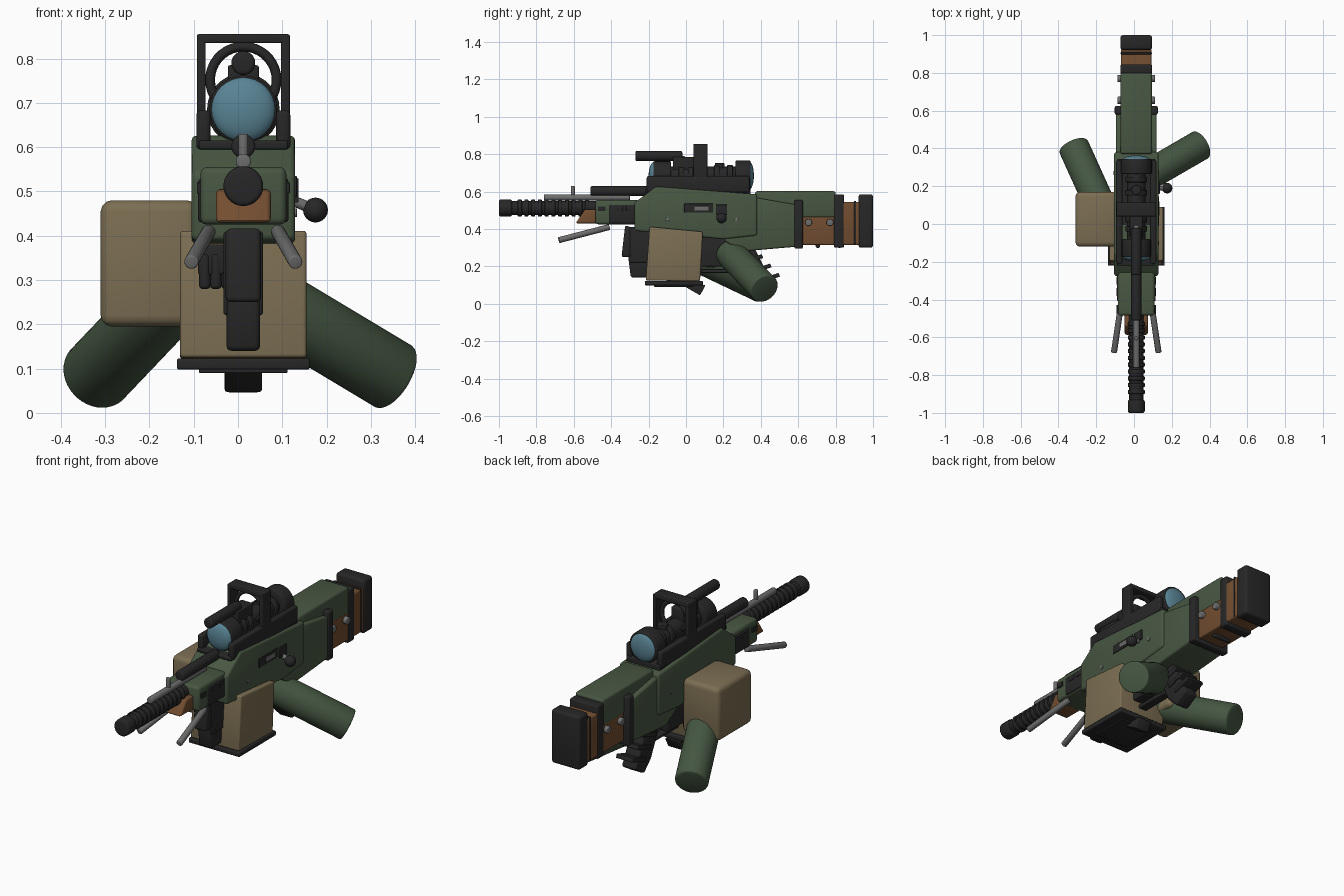
import bpy, bmesh, math
from mathutils import Vector, Matrix

cube = bpy.data.objects.get("Cube")
if cube:
    bpy.data.objects.remove(cube, do_unlink=True)


def material(name, *rgb):
    m = bpy.data.materials.new(name)
    m.use_nodes = True
    m.diffuse_color = (*rgb, 1)
    m.node_tree.nodes["Principled BSDF"].inputs["Base Color"].default_value = (*rgb, 1)
    return m


GREEN = material("olive green", .065, .095, .055)
MOSS = material("moss green", .06, .095, .055)
TAN = material("tan", .2, .155, .085)
DARK = material("near black", .02, .02, .021)
BROWN = material("brown", .17, .075, .03)
STEEL = material("steel grey", .15, .155, .15)
GLASS = material("blue glass", .1, .23, .3)
CX = .012      # centre plane of the body


def finish(name, bm, mat):
    bmesh.ops.recalc_face_normals(bm, faces=bm.faces)
    me = bpy.data.meshes.new(name)
    bm.to_mesh(me)
    bm.free()
    me.materials.append(mat)
    ob = bpy.data.objects.new(name, me)
    bpy.context.collection.objects.link(ob)
    bpy.context.view_layer.objects.active = ob
    bpy.ops.object.select_all(action='DESELECT')
    ob.select_set(True)
    bpy.ops.object.shade_smooth_by_angle(angle=math.radians(40))
    return ob


def bevel(bm, edges, width):
    if width:
        bmesh.ops.bevel(bm, geom=edges, offset=width, segments=3, profile=.5,
                        affect='EDGES', clamp_overlap=True)


def box(name, x, y, z, mat, b=.008):
    """Box from three (min, max) ranges."""
    bm = bmesh.new()
    bmesh.ops.create_cube(bm, size=1)
    for v in bm.verts:
        v.co = Vector([(r[0] + r[1]) / 2 + c * (r[1] - r[0]) for r, c in zip((x, y, z), v.co)])
    bevel(bm, bm.edges[:], b)
    return finish(name, bm, mat)


def wide(half):
    return (CX - half, CX + half)


def profile(name, half, pts, mat, b=.01):
    """Side outline of (y, z) points, extruded across the body."""
    bm = bmesh.new()
    face = bm.faces.new([bm.verts.new((CX - half, y, z)) for y, z in pts])
    new = bmesh.ops.extrude_face_region(bm, geom=[face])["geom"]
    for v in new:
        if isinstance(v, bmesh.types.BMVert):
            v.co.x = CX + half
    bmesh.ops.recalc_face_normals(bm, faces=bm.faces)
    bevel(bm, bm.edges[:], b)
    return finish(name, bm, mat)


def rod(name, a, c, r, mat, r2=None, b=.004, seg=28):
    """Round bar between two points."""
    a, c = Vector(a), Vector(c)
    bm = bmesh.new()
    bmesh.ops.create_cone(bm, cap_ends=True, segments=seg, radius1=r,
                          radius2=r if r2 is None else r2, depth=(c - a).length)
    bevel(bm, [e for e in bm.edges if abs(e.verts[0].co.z - e.verts[1].co.z) < 1e-5], b)
    rot = (c - a).to_track_quat('Z', 'Y').to_matrix().to_4x4()
    bm.transform(Matrix.Translation((a + c) / 2) @ rot)
    return finish(name, bm, mat)


def along(name, y0, y1, z, r, mat, r2=None, b=.004):
    return rod(name, (CX, y0, z), (CX, y1, z), r, mat, r2, b)


def ball(name, p, size, mat):
    bm = bmesh.new()
    bmesh.ops.create_uvsphere(bm, u_segments=28, v_segments=16, radius=1)
    bm.transform(Matrix.Translation(p) @ Matrix.Diagonal((*size, 1)))
    return finish(name, bm, mat)


# Barrel with cooling rings
along("barrel", -1, -.25, .512, .038, DARK)
along("muzzle", -1, -.93, .512, .045, DARK, b=.01)
for i in range(11):
    y = -.9 + i * .036
    along("barrel_ring", y, y + .022, .512, .045, DARK)
along("gas_tube", -.76, -.3, .568, .017, STEEL)
rod("front_sight", (CX, -.605, .56), (CX, -.605, .63), .011, STEEL)
along("upper_tube", -.51, -.2, .602, .027, DARK, b=.008)

# Handguard
box("handguard", wide(.097), (-.485, -.25), (.425, .555), GREEN, .015)
box("handguard_grip", wide(.102), (-.41, -.265), (.43, .53), DARK)
for s in (-1, 1):
    for y in (-.45, -.36, -.3):
        x = CX + s * .1
        box("vent", (x - .005, x + .005), (y - .02, y + .02), (.495, .52), DARK, .002)
profile("handguard_tip", .062, [(-.59, .43), (-.47, .43), (-.47, .505), (-.54, .505)], BROWN)

# Bipod legs
for s in (-1, 1):
    rod("bipod_leg", (CX + s * .078, -.41, .41), (CX + s * .118, -.68, .34), .016, STEEL)

# Receiver and stock
profile("receiver", .117, [(-.275, .39), (-.275, .54), (-.16, .627), (.38, .585),
                           (.38, .365), (.2, .345)], GREEN, .012)
profile("stock_body", .108, [(.2, .34), (.3, .28), (.59, .305), (.59, .53), (.36, .57)], GREEN)
box("stock_top", wide(.083), (.37, .8), (.46, .602), GREEN, .012)
box("stock_core", wide(.08), (.58, .93), (.315, .545), BROWN)
box("stock_front_band", wide(.114), (.58, .625), (.295, .555), DARK)
box("stock_rear_band", wide(.084), (.79, .845), (.3, .585), DARK, .01)
box("butt_rib", wide(.083), (.898, .91), (.32, .55), DARK, .003)
box("butt_pad", wide(.084), (.922, 1), (.3, .585), DARK, .014)
for y in (.655, .77):
    rod("stock_pin", (CX - .1, y, .435), (CX + .1, y, .435), .019, STEEL)
    rod("stock_strap_pin", (CX - .05, y + .05, .31), (CX + .05, y + .05, .31), .012, DARK)

# Ejection port, rivets and charging handle
side = CX + .117
box("ejection_port", (side - .004, side + .004), (-.01, .145), (.487, .535), DARK, .002)
box("bolt", (side - .002, side + .006), (.045, .12), (.498, .522), STEEL, .002)
for s in (-1, 1):
    for y in (-.1, .27):
        x = CX + s * .117
        rod("rivet", (x - .004, y, .452), (x + .004, y, .452), .01, STEEL, b=.001)
rod("handle_shaft", (.11, .19, .485), (.17, .19, .46), .012, STEEL)
ball("handle_knob", (.175, .19, .458), (.028, .028, .028), DARK)
box("handle_plate", (.125, .137), (.16, .22), (.475, .53), DARK, .003)

# Ammunition boxes
profile("front_magazine", .143, [(-.215, .125), (.075, .12), (.09, .385), (-.195, .412)], TAN, .008)
box("magazine_base", wide(.15), (-.22, .09), (.098, .123), DARK, .005)
box("base_inset", wide(.1), (-.17, .04), (.09, .1), DARK, .003)
box("side_magazine", (-.31, -.09), (-.12, .17), (.195, .48), TAN, .025)
profile("base_latch", .042, [(-.02, .1), (.105, .1), (.075, .045)], DARK, .006)

# Front grip column and belt rounds
profile("front_grip", .04, [(-.325, .42), (-.27, .4), (-.285, .25), (-.345, .25)], DARK, .012)
profile("front_grip_foot", .038, [(-.31, .26), (-.2, .26), (-.2, .14), (-.295, .14)], DARK, .012)
box("grip_bridge", wide(.045), (-.3, -.15), (.22, .41), DARK)
box("belt_link", (-.09, -.02), (-.25, -.19), (.31, .38), DARK)
for x in (-.075, -.05, -.025):
    rod("belt_round", (x, -.24, .28), (x, -.24, .36), .013, DARK, b=.008)

# Pistol grip, trigger and guard
profile("pistol_grip", .042, [(.21, .35), (.36, .31), (.47, .09), (.39, .042), (.33, .1)], DARK, .012)
for i in range(4):
    y, z = .25 + i * .045, .28 - i * .05
    profile("grip_rib", .05, [(y, z), (y + .11, z + .035), (y + .118, z + .015), (y + .008, z - .02)],
            DARK, .003)
box("trigger_housing", wide(.06), (.06, .22), (.2, .37), DARK)
box("trigger_guard", wide(.025), (.08, .28), (.165, .185), DARK, .005)
rod("trigger", (CX, .24, .32), (CX, .22, .21), .012, STEEL)

# Side canisters
rod("right_canister", (.03, .232, .275), (.355, .42, .08), .081, MOSS, b=.008, seg=40)
rod("left_canister", (-.125, -.02, .29), (-.322, .415, .083), .082, MOSS, b=.012, seg=40)

# Scope mount
profile("mount_base", .1, [(-.22, .595), (-.22, .615), (.345, .615), (.345, .58)], DARK, .005)
for s in (-1, 1):
    x = CX + s * .09
    box("mount_wall", (x - .016, x + .016), (-.21, .34), (.595, .683), DARK, .01)

# Scope with a lens at each end
ZS = .685
along("scope_tube", -.15, .33, ZS, .048, DARK)
along("front_bell", -.175, -.08, ZS, .077, DARK, b=.006)
along("rear_bell", .265, .345, ZS, .082, DARK, b=.006)
ball("front_lens", (CX, -.17, ZS), (.073, .03, .073), GLASS)
ball("rear_lens", (CX, .338, ZS), (.075, .025, .075), GLASS)
for y in (-.04, .01, .15, .22):
    along("scope_ring", y, y + .03, ZS, .057, DARK)
rod("scope_dial", (CX, .18, .69), (CX, .18, .752), .026, DARK)
rod("sight_post", (CX, -.02, .7), (CX, -.02, .79), .014, STEEL)
box("sight_bracket", wide(.035), (-.07, .06), (.7, .785), DARK, .005)
along("top_tube", -.27, -.02, .79, .027, DARK, b=.008)

# Square sight frame holding a ring
for s in (-1, 1):
    x = CX + s * .095
    box("frame_post", (x - .01, x + .01), (.04, .115), (.62, .85), DARK, .004)
box("frame_top", wide(.105), (.04, .115), (.835, .855), DARK, .004)
bpy.ops.mesh.primitive_torus_add(location=(CX, .078, .752), rotation=(math.pi / 2, 0, 0),
                                 major_radius=.075, minor_radius=.011,
                                 major_segments=36, minor_segments=10)
ring = bpy.context.object
ring.name = "frame_ring"
ring.data.materials.append(DARK)
bpy.ops.object.shade_smooth_by_angle(angle=math.radians(40))
